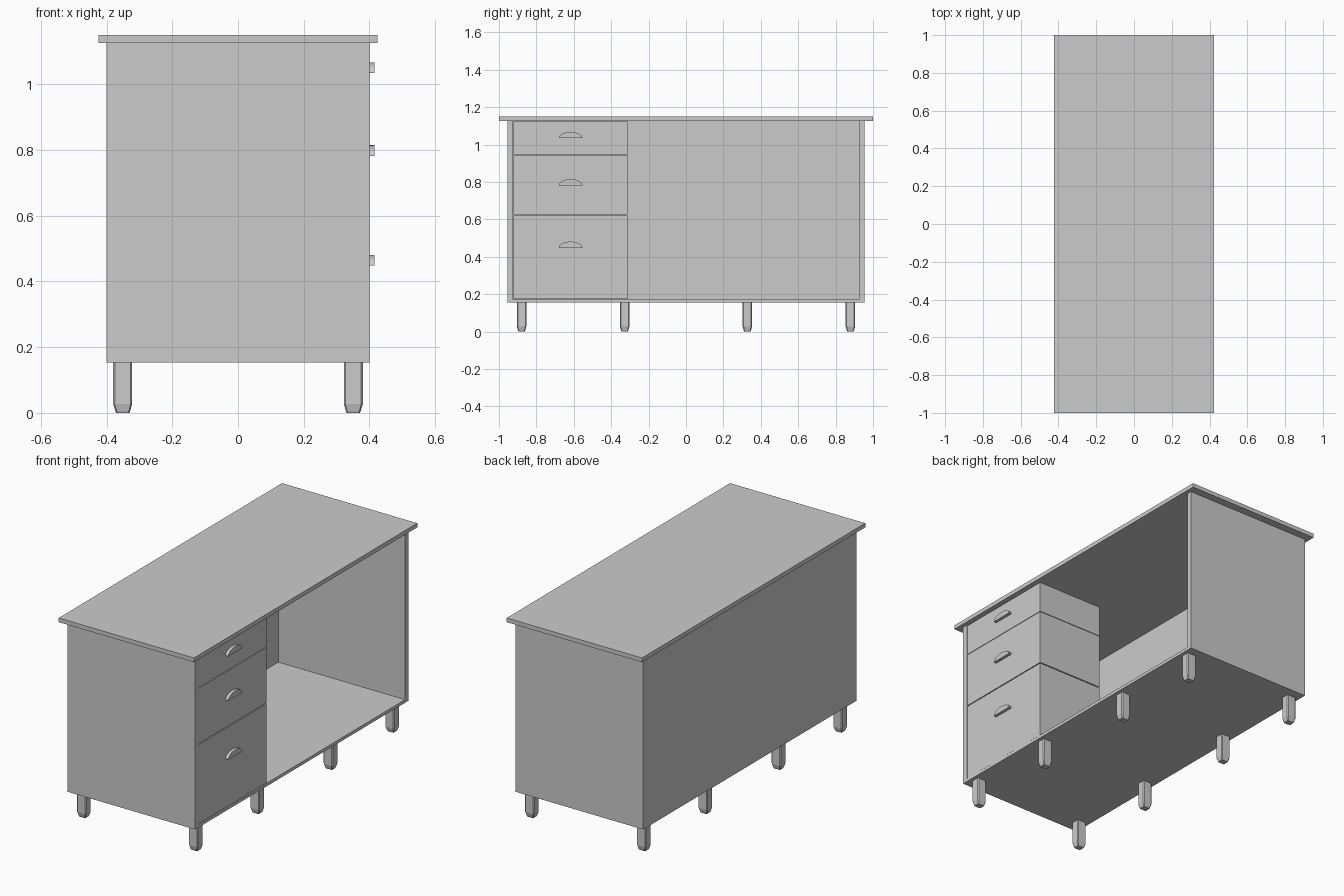
import bpy, bmesh, math

if "Cube" in bpy.data.objects:
    bpy.data.objects.remove(bpy.data.objects["Cube"])


def finish(name, bm):
    bmesh.ops.recalc_face_normals(bm, faces=bm.faces)
    me = bpy.data.meshes.new(name)
    bm.to_mesh(me)
    bm.free()
    ob = bpy.data.objects.new(name, me)
    bpy.context.collection.objects.link(ob)
    return ob


def box(name, x, y, z):
    bm = bmesh.new()
    bmesh.ops.create_cube(bm, size=1)
    for v in bm.verts:
        v.co = [lo + (c + 0.5) * (hi - lo) for c, (lo, hi) in zip(v.co, (x, y, z))]
    return finish(name, bm)


def foot(name, cx, cy):
    # rectangular block with clipped corners, tapering at the very bottom
    hx, hy, c = 0.029, 0.025, 0.005
    ring = [(hx, hy - c), (hx - c, hy), (c - hx, hy), (-hx, hy - c),
            (-hx, c - hy), (c - hx, -hy), (hx - c, -hy), (hx, c - hy)]
    bm = bmesh.new()
    levels = [(0.0, 0.69), (0.006, 0.78), (0.027, 1.0), (0.155, 1.0)]
    rows = [[bm.verts.new((cx + s * x, cy + s * y, z)) for x, y in ring] for z, s in levels]
    for a, b in zip(rows, rows[1:]):
        for i in range(8):
            j = (i + 1) % 8
            bm.faces.new((a[i], a[j], b[j], b[i]))
    bm.faces.new(rows[0])
    bm.faces.new(rows[-1])
    return finish(name, bm)


def handle(name, cy, z):
    # half-oval pull standing out from the drawer front
    bm = bmesh.new()
    n = 16
    pts = [(cy + 0.063 * math.cos(math.pi * i / n), z + 0.033 * math.sin(math.pi * i / n))
           for i in range(n + 1)]
    face = bm.faces.new([bm.verts.new((0.398, y, h)) for y, h in pts])
    ext = bmesh.ops.extrude_face_region(bm, geom=[face], use_keep_orig=True)
    for v in ext["geom"]:
        if isinstance(v, bmesh.types.BMVert):
            v.co.x = 0.415
    return finish(name, bm)


# carcass
box("desk_top", (-0.424, 0.424), (-1, 1), (1.126, 1.15))
box("bottom_panel", (-0.4, 0.4), (-0.955, 0.955), (0.154, 0.172))
box("left_side_panel", (-0.4, 0.4), (-0.955, -0.925), (0.172, 1.126))
box("right_side_panel", (-0.4, 0.4), (0.925, 0.955), (0.172, 1.126))
box("back_panel", (-0.4, -0.395), (-0.925, 0.925), (0.172, 1.126))

# drawers with their pulls
drawers = [("lower", 0.174, 0.621, 0.448), ("middle", 0.626, 0.941, 0.782),
           ("upper", 0.944, 1.122, 1.034)]
for label, z0, z1, hz in drawers:
    box(label + "_drawer", (-0.02, 0.398), (-0.922, -0.312), (z0, z1))
    handle(label + "_handle", -0.617, hz)

# eight feet in two rows
for i, x in enumerate((-0.351, 0.351)):
    for j, y in enumerate((-0.879, -0.328, 0.328, 0.879)):
        foot(f"foot_{i}_{j}", x, y)
